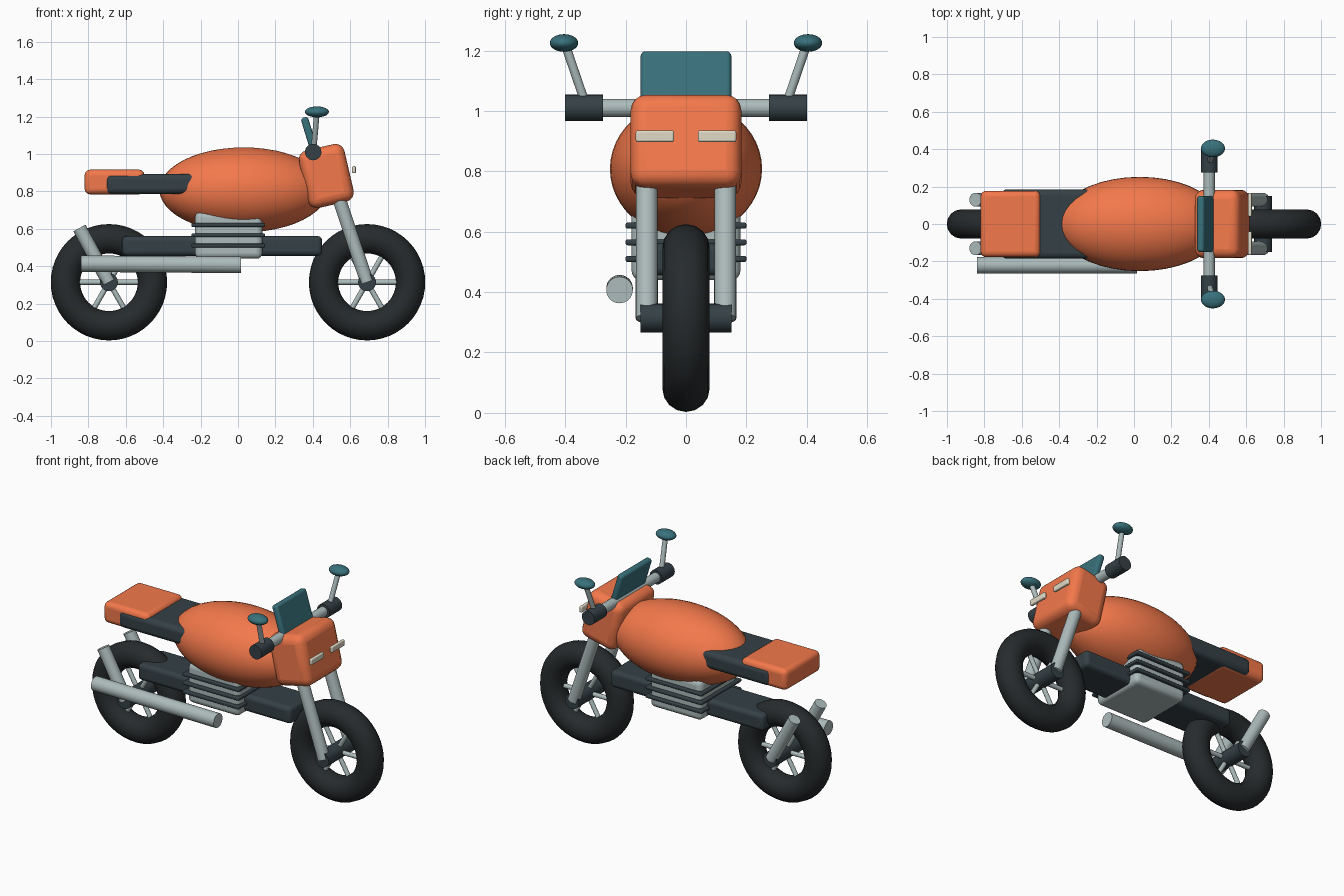
import bpy, math
from mathutils import Vector

if "Cube" in bpy.data.objects:
    bpy.data.objects.remove(bpy.data.objects["Cube"])


def material(name, rgb):
    m = bpy.data.materials.new(name)
    m.diffuse_color = (*rgb, 1)
    m.use_nodes = True
    m.node_tree.nodes["Principled BSDF"].inputs["Base Color"].default_value = m.diffuse_color
    return m


ORANGE = material("orange_paint", (0.9, 0.19, 0.07))
DARK = material("dark_slate", (0.035, 0.052, 0.062))
RUBBER = material("rubber", (0.02, 0.024, 0.026))
METAL = material("pale_metal", (0.42, 0.5, 0.5))
TEAL = material("teal", (0.04, 0.165, 0.2))
CREAM = material("cream", (0.75, 0.7, 0.57))


def finish(name, mat, angle=40):
    o = bpy.context.object
    o.name = name
    o.data.materials.append(mat)
    bpy.ops.object.shade_smooth_by_angle(angle=math.radians(angle))
    return o


def box(name, loc, size, mat, bevel=0.02, tilt=0):
    bpy.ops.mesh.primitive_cube_add(size=1, location=loc)
    o = bpy.context.object
    o.scale = size
    bpy.ops.object.transform_apply(location=False, rotation=False, scale=True)
    o.rotation_euler.y = math.radians(tilt)
    b = o.modifiers.new("round", "BEVEL")
    b.width, b.segments = bevel, 4
    return finish(name, mat)


def rod(name, a, b, r, mat, sides=24):
    a, b = Vector(a), Vector(b)
    d = b - a
    bpy.ops.mesh.primitive_cylinder_add(vertices=sides, radius=r, depth=d.length,
                                        location=(a + b) / 2)
    bpy.context.object.rotation_euler = d.to_track_quat('Z', 'Y').to_euler()
    return finish(name, mat)


def ellipsoid(name, loc, radii, mat):
    bpy.ops.mesh.primitive_uv_sphere_add(segments=40, ring_count=24, radius=1, location=loc)
    bpy.context.object.scale = radii
    bpy.ops.object.transform_apply(location=False, rotation=False, scale=True)
    return finish(name, mat)


# Wheels: tyre, axle hub and six spokes
AXLE_Z = 0.314
for end, x in (("front", 0.69), ("rear", -0.69)):
    bpy.ops.mesh.primitive_torus_add(major_radius=0.2325, minor_radius=0.0785,
                                     major_segments=48, minor_segments=16,
                                     location=(x, 0, AXLE_Z),
                                     rotation=(math.pi / 2, 0, 0))
    finish(end + "_tyre", RUBBER)
    rod(end + "_hub", (x, -0.15, AXLE_Z), (x, 0.15, AXLE_Z), 0.048, DARK)
    for i in range(3):
        t = i * math.pi / 3
        dx, dz = 0.2 * math.cos(t), 0.2 * math.sin(t)
        rod(f"{end}_spoke_{i + 1}", (x - dx, 0, AXLE_Z - dz),
            (x + dx, 0, AXLE_Z + dz), 0.014, METAL, 12)

# Frame and engine with cooling fins
box("frame_rail", (-0.085, 0, 0.508), (1.07, 0.24, 0.106), DARK, 0.025)
box("engine_block", (-0.05, 0, 0.565), (0.36, 0.36, 0.25), METAL, 0.03)
for i, z in enumerate((0.51, 0.565, 0.62)):
    box(f"cooling_fin_{i + 1}", (-0.052, 0, z), (0.395, 0.4, 0.02), DARK, 0.007)
rod("exhaust_pipe", (-0.84, -0.22, 0.413), (0.015, -0.22, 0.407), 0.044, METAL, 32)

# Bodywork
ellipsoid("fuel_tank", (0.03, 0, 0.808), (0.45, 0.252, 0.227), ORANGE)
box("seat", (-0.435, 0, 0.84), (0.55, 0.37, 0.108), DARK, 0.03)
box("tail_cover", (-0.66, 0, 0.85), (0.32, 0.355, 0.132), ORANGE, 0.03)
box("front_fairing", (0.472, 0, 0.882), (0.25, 0.366, 0.315), ORANGE, 0.05, -13)
box("windscreen", (0.387, 0, 1.085), (0.04, 0.3, 0.23), TEAL, 0.015, -17)

# Handlebar
rod("handlebar", (0.402, -0.33, 1.01), (0.402, 0.33, 1.01), 0.03, METAL)

# Paired parts
for side, s in (("right", -1), ("left", 1)):
    rod(side + "_fork", (0.69, s * 0.13, AXLE_Z), (0.51, s * 0.13, 0.85), 0.036, METAL)
    rod(side + "_rear_strut", (-0.69, s * 0.13, AXLE_Z), (-0.848, s * 0.13, 0.604), 0.037, METAL)
    rod(side + "_grip", (0.402, s * 0.275, 1.01), (0.402, s * 0.4, 1.01), 0.044, DARK)
    rod(side + "_mirror_stalk", (0.405, s * 0.335, 1.03), (0.422, s * 0.4, 1.22), 0.015, METAL, 16)
    ellipsoid(side + "_mirror", (0.422, s * 0.404, 1.225), (0.064, 0.047, 0.029), TEAL)
    box(side + "_headlight", (0.62, s * 0.103, 0.916), (0.02, 0.127, 0.038), CREAM, 0.007)
